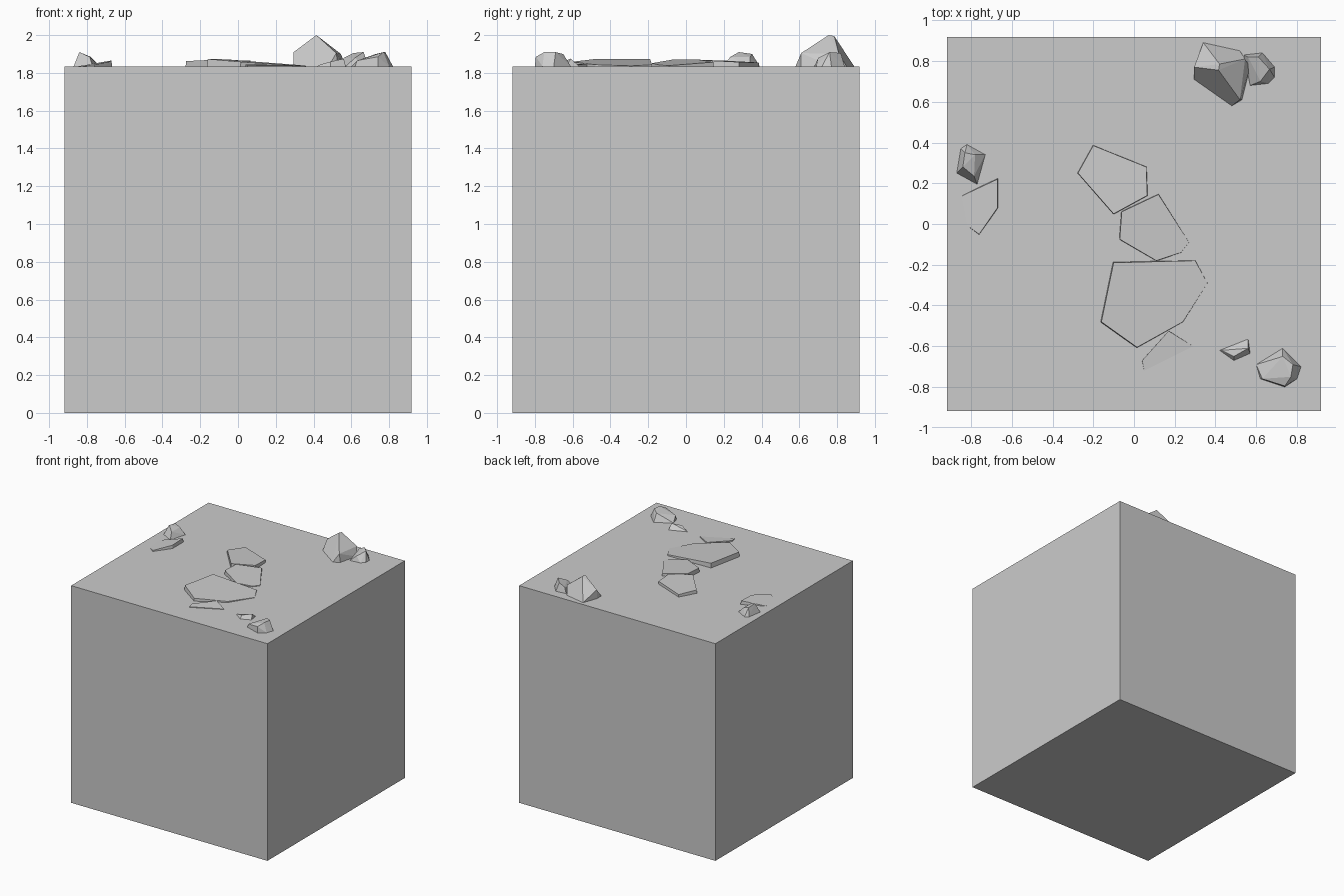
import bpy, bmesh
from mathutils import Vector

if "Cube" in bpy.data.objects:
    bpy.data.objects.remove(bpy.data.objects["Cube"])

TOP = 1.835    # height of the block's top face
BURY = 1.815   # stones sink slightly into the block


def hull(name, points):
    """Faceted stone as the convex hull of a few points."""
    bm = bmesh.new()
    for p in points:
        bm.verts.new(p)
    res = bmesh.ops.convex_hull(bm, input=bm.verts[:])
    loose = [v for v in bm.verts if not v.link_faces]
    bmesh.ops.delete(bm, geom=loose, context='VERTS')
    bmesh.ops.dissolve_limit(bm, angle_limit=0.03, verts=bm.verts[:], edges=bm.edges[:])
    bmesh.ops.recalc_face_normals(bm, faces=bm.faces[:])
    me = bpy.data.meshes.new(name)
    bm.to_mesh(me)
    bm.free()
    bpy.context.collection.objects.link(bpy.data.objects.new(name, me))


def slab(name, outline, height, slope, spread=1.03):
    """Thin flat stone: top outline on a tilted plane, base slightly wider."""
    c = sum((Vector(p) for p in outline), Vector((0, 0))) / len(outline)
    pts = []
    for p in outline:
        d = Vector(p) - c
        pts.append((*p, TOP + height + d.dot(Vector(slope))))
        pts.append((*(c + d * spread), BURY - 0.02))
    hull(name, pts)


def rock(name, base, crown):
    """Chunky stone: ground outline plus raised corners."""
    hull(name, [(x, y, z) for x, y in base for z in (BURY, TOP)] + crown)


# Main block
bpy.ops.mesh.primitive_cube_add(size=1, location=(0, 0, TOP / 2))
block = bpy.context.object
block.name = "block"
block.scale = (1.835, 1.835, TOP)

# Flat stones across the middle and at the left
slab("flat_stone_back", [(-.20, .385), (.06, .28), (.065, .14), (-.10, .05), (-.275, .25)],
     .027, (-.01, -.05))
slab("flat_stone_middle", [(.12, .145), (.27, -.09), (.23, -.14), (.11, -.18), (-.07, -.075), (-.06, .06)],
     .020, (-.09, .02))
slab("flat_stone_large", [(-.10, -.19), (.30, -.18), (.36, -.29), (.24, -.48), (.015, -.605), (-.16, -.48)],
     .020, (-.075, .015))
slab("flat_stone_front", [(.17, -.525), (.29, -.60), (.05, -.72), (.04, -.67)],
     .008, (-.04, .07))
slab("flat_stone_left", [(-.67, .22), (-.67, .08), (-.76, -.05), (-.87, .03), (-.84, .14)],
     .012, (.16, .03), 1.08)

# Chunky stones at the corners
rock("large_rock",
     [(.295, .71), (.48, .58), (.53, .61), (.57, .77), (.52, .85), (.34, .89), (.295, .77)],
     [(.415, .755, 2.0), (.42, .785, 1.995), (.295, .77, 1.91), (.52, .61, 1.905), (.545, .81, 1.90)])
rock("large_rock_companion",
     [(.57, .68), (.66, .69), (.69, .72), (.69, .77), (.63, .84), (.54, .83)],
     [(.61, .82, 1.905), (.665, .76, 1.91), (.62, .70, 1.88), (.56, .82, 1.88)])
rock("front_corner_rock",
     [(.60, -.69), (.62, -.76), (.74, -.80), (.80, -.76), (.82, -.70), (.73, -.61)],
     [(.73, -.65, 1.90), (.78, -.69, 1.91), (.77, -.75, 1.91), (.74, -.795, 1.885), (.63, -.76, 1.865)])
rock("front_corner_shard",
     [(.42, -.62), (.56, -.565), (.57, -.635), (.49, -.67)],
     [(.56, -.61, 1.875), (.49, -.65, 1.86), (.43, -.62, 1.842)])
rock("left_rock",
     [(-.87, .25), (-.77, .195), (-.73, .34), (-.82, .39), (-.85, .37)],
     [(-.84, .28, 1.91), (-.83, .35, 1.90), (-.78, .34, 1.885), (-.785, .235, 1.885)])
